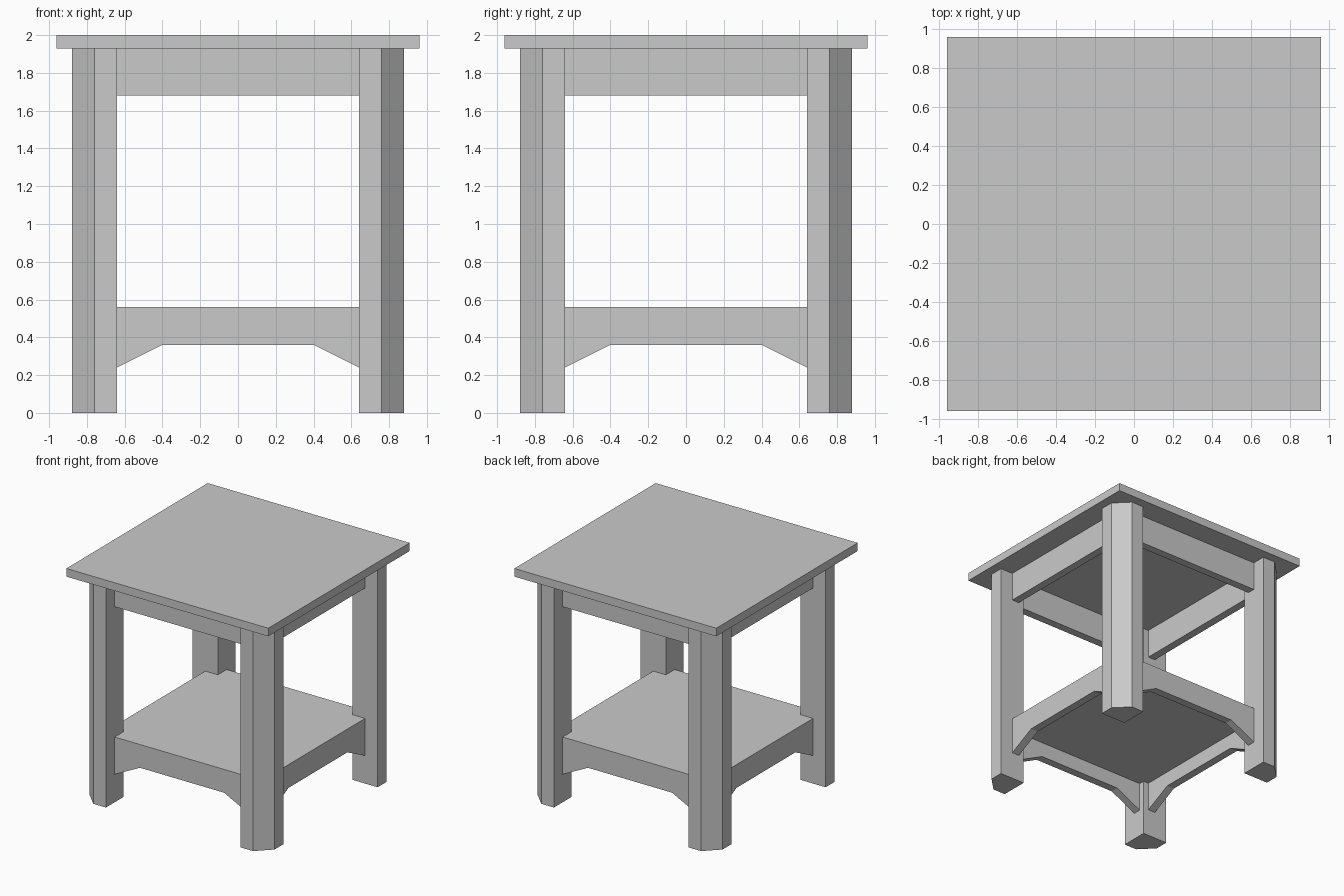
import bpy
import bmesh
from math import pi
from mathutils import Matrix, Vector

cube = bpy.data.objects.get("Cube")
if cube:
    bpy.data.objects.remove(cube, do_unlink=True)

# Single plain grey finish
grey = bpy.data.materials.new("plain grey")
grey.use_nodes = True
colour = (0.59, 0.59, 0.59, 1)
grey.diffuse_color = colour
grey.node_tree.nodes["Principled BSDF"].inputs["Base Color"].default_value = colour

TOP, BOARD = 2.0, 0.07       # overall height, board thickness
UNDER = TOP - BOARD          # underside of the table top
LEG_IN, LEG_OUT, CHAMFER = 0.64, 0.88, 0.12
RAIL_OUT = 0.76              # outer face of aprons and rails
RAIL_IN = RAIL_OUT - BOARD
SHELF_TOP = 0.56


def prism(name, points, offset, turn=0):
    """Extrude a flat outline along offset, then turn it about z."""
    bm = bmesh.new()
    base = bm.faces.new([bm.verts.new(p) for p in points])
    moved = bmesh.ops.extrude_face_region(bm, geom=[base])["geom"]
    verts = [v for v in moved if isinstance(v, bmesh.types.BMVert)]
    bmesh.ops.translate(bm, verts=verts, vec=Vector(offset))
    bmesh.ops.recalc_face_normals(bm, faces=bm.faces)
    bm.transform(Matrix.Rotation(turn * pi / 2, 4, "Z"))
    mesh = bpy.data.meshes.new(name)
    bm.to_mesh(mesh)
    bm.free()
    mesh.materials.append(grey)
    obj = bpy.data.objects.new(name, mesh)
    bpy.context.collection.objects.link(obj)
    return obj


def board(name, half, z_low, z_high):
    square = [(-half, -half, z_low), (half, -half, z_low),
              (half, half, z_low), (-half, half, z_low)]
    return prism(name, square, (0, 0, z_high - z_low))


# Table top and lower shelf
board("table_top", 0.96, UNDER, TOP)
board("shelf", RAIL_IN, SHELF_TOP - BOARD, SHELF_TOP)

# Leg outline with its outer corner cut off
cut = LEG_OUT - CHAMFER
leg = [(LEG_IN, -LEG_IN, 0), (LEG_IN, -LEG_OUT, 0), (cut, -LEG_OUT, 0),
       (LEG_OUT, -cut, 0), (LEG_OUT, -LEG_IN, 0)]

# Apron outline, and shelf rail outline with sloped brackets at both ends
apron = [(x, -RAIL_OUT, z) for x, z in
         [(-LEG_IN, 1.68), (LEG_IN, 1.68), (LEG_IN, UNDER), (-LEG_IN, UNDER)]]
rail = [(x, -RAIL_OUT, z) for x, z in
        [(-LEG_IN, SHELF_TOP), (-LEG_IN, 0.24), (-0.4, 0.36),
         (0.4, 0.36), (LEG_IN, 0.24), (LEG_IN, SHELF_TOP)]]

# One leg, apron and rail per side, turned about the centre
corners = ["front_left", "back_left", "back_right", "front_right"]
sides = ["front", "left", "back", "right"]
for turn in range(4):
    prism(corners[turn] + "_leg", leg, (0, 0, UNDER), turn)
    prism(sides[turn] + "_apron", apron, (0, BOARD, 0), turn)
    prism(sides[turn] + "_shelf_rail", rail, (0, BOARD, 0), turn)
